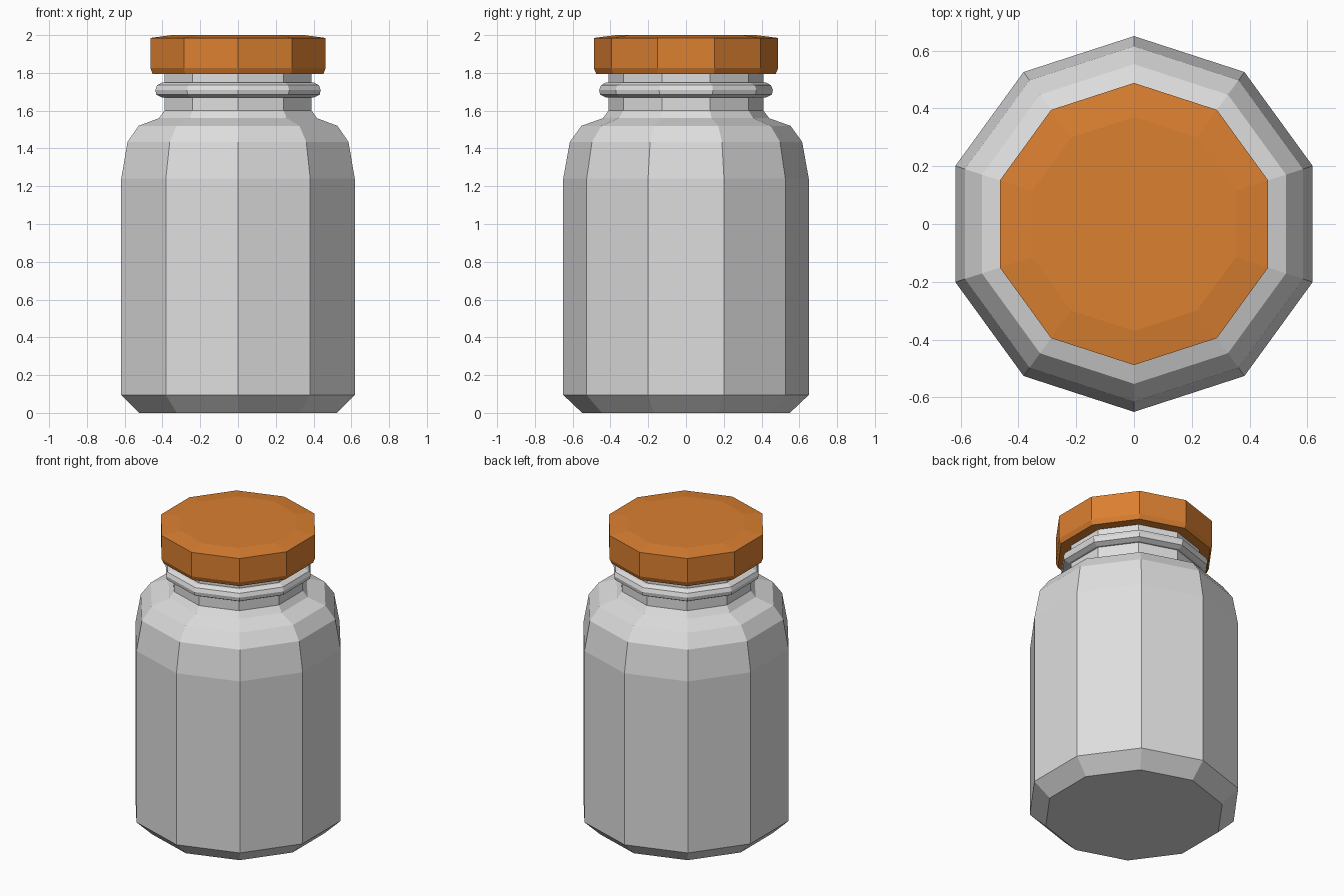
import bpy, bmesh, math

if "Cube" in bpy.data.objects:
    bpy.data.objects.remove(bpy.data.objects["Cube"])

SIDES = 10


def material(name, rgb):
    m = bpy.data.materials.new(name)
    m.diffuse_color = (*rgb, 1)
    m.use_nodes = True
    m.node_tree.nodes["Principled BSDF"].inputs["Base Color"].default_value = m.diffuse_color
    return m


def lathe(name, profile, mat):
    """Closed ten-sided solid from (radius, z) points, bottom to top."""
    bm = bmesh.new()
    rings = []
    for r, z in profile:
        angles = [math.pi / 2 + i * 2 * math.pi / SIDES for i in range(SIDES)]
        rings.append([bm.verts.new((r * math.cos(a), r * math.sin(a), z)) for a in angles])
    for low, high in zip(rings, rings[1:]):
        for i in range(SIDES):
            j = (i + 1) % SIDES
            bm.faces.new((low[i], low[j], high[j], high[i]))
    bm.faces.new(rings[0][::-1])
    bm.faces.new(rings[-1])
    mesh = bpy.data.meshes.new(name)
    bm.to_mesh(mesh)
    bm.free()
    mesh.materials.append(mat)
    obj = bpy.data.objects.new(name, mesh)
    bpy.context.collection.objects.link(obj)
    return obj


grey = material("light grey", (0.73, 0.73, 0.73))
orange = material("orange", (0.71, 0.215, 0.03))

# Bottle with rounded shoulder, neck and collar ring
lathe("bottle", [
    (0.55, 0), (0.65, 0.095), (0.65, 1.24), (0.615, 1.435), (0.553, 1.52),
    (0.44, 1.56), (0.41, 1.60), (0.41, 1.67), (0.425, 1.67), (0.455, 1.685),
    (0.46, 1.71), (0.45, 1.735), (0.425, 1.748), (0.41, 1.75), (0.41, 1.797)], grey)

# Screw cap with a shallow domed top
lathe("cap", [(0.475, 1.795), (0.488, 1.825), (0.488, 1.985), (0.37, 2.0)], orange)
